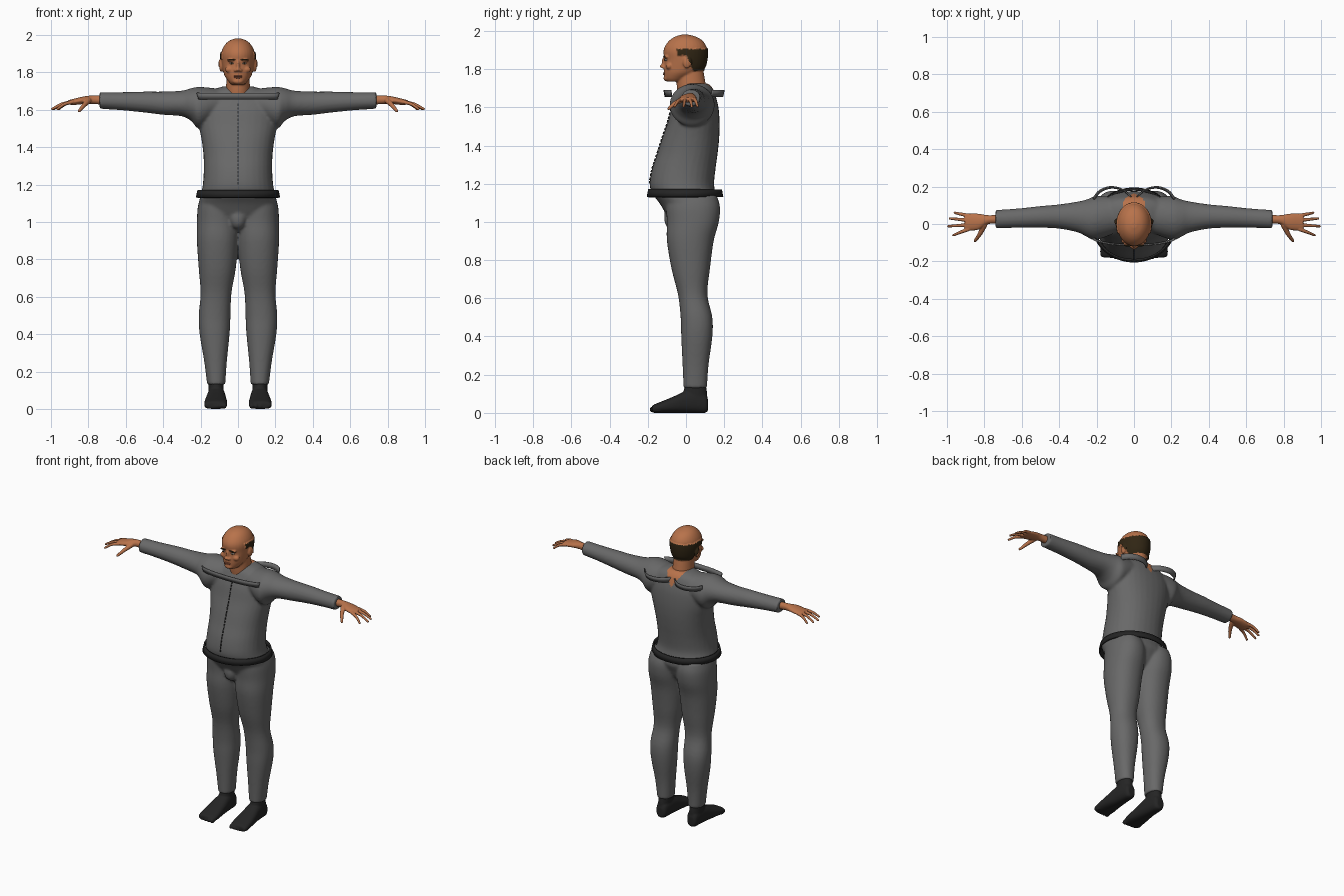
import bpy, bmesh, math
from mathutils import Matrix, Vector
from mathutils.bvhtree import BVHTree

cube = bpy.data.objects.get("Cube")
if cube:
    bpy.data.objects.remove(cube, do_unlink=True)


def material(name, r, g, b):
    m = bpy.data.materials.new(name)
    m.use_nodes = True
    m.diffuse_color = (r, g, b, 1)
    node = m.node_tree.nodes["Principled BSDF"]
    node.inputs["Base Color"].default_value = (r, g, b, 1)
    node.inputs["Roughness"].default_value = 0.8
    return m


GREY = material("grey cloth", .14, .14, .14)
BLACK = material("black fabric", .018, .018, .018)
SKIN = material("skin", .48, .17, .07)
HAIR = material("dark brown hair", .03, .019, .007)
LIPS = material("lips", .32, .1, .05)
WHITE = material("eye white", .5, .45, .4)


def spline(rows, steps=4):
    """Smooth curve through rows of numbers."""
    out = []
    for i in range(len(rows) - 1):
        p = [rows[max(0, min(len(rows) - 1, i + k))] for k in (-1, 0, 1, 2)]
        for s in range(steps):
            t = s / steps
            out.append([b + t * (c - a) / 2 + t * t * (2 * a - 5 * b + 4 * c - d) / 2
                        + t ** 3 * (3 * b - a - 3 * c + d) / 2 for a, b, c, d in zip(*p)])
    return out + [list(rows[-1])]


def loft(bm, axis, rows, power=2, n=32):
    """Closed body from rounded sections: position, then low/high of both other axes."""
    rings = []
    for t, a0, a1, b0, b1 in spline(rows):
        ring = []
        for k in range(n):
            c, s = math.cos(math.tau * k / n), math.sin(math.tau * k / n)
            a = (a0 + a1) / 2 + (a1 - a0) / 2 * math.copysign(abs(c) ** (2 / power), c)
            b = (b0 + b1) / 2 + (b1 - b0) / 2 * math.copysign(abs(s) ** (2 / power), s)
            co = {"x": (t, a, b), "y": (a, t, b), "z": (a, b, t)}[axis]
            ring.append(bm.verts.new(co))
        rings.append(ring)
    for r, q in zip(rings, rings[1:]):
        for k in range(n):
            bm.faces.new((r[k], r[(k + 1) % n], q[(k + 1) % n], q[k]))
    bm.faces.new(rings[0])
    bm.faces.new(rings[-1])


def column(bm, rows, power=2):
    """Loft up z, centred on x: height, half width, front, back."""
    loft(bm, "z", [(z, -w, w, f, b) for z, w, f, b in rows], power)


def ball(bm, centre, size):
    m = Matrix.Translation(centre) @ Matrix.Diagonal((*size, 1))
    bmesh.ops.create_uvsphere(bm, u_segments=20, v_segments=12, radius=1, matrix=m)


def limb(bm, path):
    """Tapering round finger along points with radius."""
    for x, y, z, r in spline(path, 10):
        ball(bm, (x, y, z), (r, r, r))


def mirror(bm):
    copy = bmesh.ops.duplicate(bm, geom=bm.verts[:] + bm.edges[:] + bm.faces[:])
    for v in copy["geom"]:
        if isinstance(v, bmesh.types.BMVert):
            v.co.x = -v.co.x


def finish(name, bm, mats, voxel=0, smooth=2, solid=0):
    """Make an object, optionally fusing its volumes into one skin."""
    bmesh.ops.recalc_face_normals(bm, faces=bm.faces[:])
    mesh = bpy.data.meshes.new(name)
    bm.to_mesh(mesh)
    bm.free()
    ob = bpy.data.objects.new(name, mesh)
    bpy.context.collection.objects.link(ob)
    if voxel:
        rm = ob.modifiers.new("fuse", "REMESH")
        rm.mode, rm.voxel_size = "VOXEL", voxel
        sm = ob.modifiers.new("soften", "SMOOTH")
        sm.factor, sm.iterations = .5, smooth
        dg = bpy.context.evaluated_depsgraph_get()
        mesh = bpy.data.meshes.new_from_object(ob.evaluated_get(dg))
        ob.modifiers.clear()
        ob.data = mesh
    if solid:
        so = ob.modifiers.new("thickness", "SOLIDIFY")
        so.thickness, so.offset = solid, 0
    for m in mats:
        mesh.materials.append(m)
    for p in mesh.polygons:
        p.use_smooth = True
    mesh.set_sharp_from_angle(angle=math.radians(50))
    return ob


# Jumpsuit: legs and sleeves mirrored, then torso
bm = bmesh.new()
loft(bm, "z", [(1.14, .02, .2, -.1, .16), (1.08, 0, .215, -.105, .178), (1, -.004, .22, -.1, .172),
               (.9, -.002, .22, -.1, .145), (.75, .012, .21, -.075, .125), (.62, .035, .2, -.042, .112),
               (.5, .04, .21, -.028, .138), (.4, .045, .205, -.025, .138),
               (.25, .06, .18, -.018, .118), (.13, .068, .165, -.013, .11)], 2.2)
loft(bm, "x", [(.08, -.04, .14, 1.58, 1.71), (.2, -.085, .15, 1.5, 1.722), (.25, -.07, .132, 1.54, 1.715),
               (.3, -.045, .12, 1.565, 1.702), (.4, -.025, .105, 1.573, 1.697),
               (.5, -.02, .096, 1.585, 1.697), (.62, -.02, .083, 1.597, 1.694),
               (.74, -.024, .075, 1.605, 1.694)])
mirror(bm)
column(bm, [(.95, .08, -.06, .07), (1, .16, -.08, .12), (1.05, .2, -.11, .145), (1.1, .208, -.14, .165),
            (1.15, .198, -.178, .155), (1.2, .188, -.19, .147), (1.28, .183, -.177, .155),
            (1.36, .185, -.15, .166), (1.44, .195, -.125, .174), (1.52, .21, -.097, .176),
            (1.6, .215, -.075, .17), (1.66, .2, -.05, .155), (1.7, .15, -.03, .14),
            (1.725, .08, 0, .115)], 2.2)
ball(bm, (0, -.075, 1.02), (.045, .04, .06))
suit = finish("jumpsuit", bm, [GREY, SKIN], .009, 4)
for p in suit.data.polygons:  # open V neckline at the back
    c = p.center
    if c.z > 1.63 and c.y > .02 and abs(c.x) < .65 * (c.z - 1.63):
        p.material_index = 1

# Zip: short raised dashes following the chest
tree = BVHTree.FromPolygons([v.co for v in suit.data.vertices], [p.vertices[:] for p in suit.data.polygons])
bm = bmesh.new()
for i in range(22):
    z = 1.2 + i * .02
    ends = []
    for h in (z, z + .013):
        hit = tree.ray_cast(Vector((0, -1, h)), Vector((0, 1, 0)))[0]
        ends.append([bm.verts.new((x, hit.y + d, h))
                     for x, d in ((-.003, -.005), (.003, -.005), (.003, .003), (-.003, .003))])
    for k in range(4):
        bm.faces.new((ends[0][k], ends[0][k - 1], ends[1][k - 1], ends[1][k]))
    bm.faces.new(ends[0])
    bm.faces.new(ends[1])
finish("zip", bm, [BLACK])


def strap(name, pts, low, high, flare, mat, thick, both=False):
    """Upright strip along a plan curve, lower edge scaled by flare."""
    bm = bmesh.new()
    rows = [(bm.verts.new((x * flare, y * flare, low)), bm.verts.new((x, y, high))) for x, y in pts]
    for (a, b), (c, d) in zip(rows, rows[1:]):
        bm.faces.new((a, c, d, b))
    if both:
        mirror(bm)
    bmesh.ops.remove_doubles(bm, verts=bm.verts[:], dist=.0005)
    finish(name, bm, [mat], solid=thick)


# Belt ring and loose collar flaps
belt = [(.212 * math.cos(math.tau * k / 64), -.005 + .188 * math.sin(math.tau * k / 64)) for k in range(65)]
strap("belt", belt, 1.13, 1.17, 1.04, BLACK, .01)
strap("front_collar", spline([(.22, -.078), (.2, -.092), (.12, -.109), (0, -.115)]),
      1.655, 1.69, .95, GREY, .006, True)
strap("back_collar", spline([(.22, .135), (.19, .175), (.14, .198), (.09, .196), (.05, .178), (.015, .145)]),
      1.655, 1.69, .96, GREY, .006, True)

# Feet with toe bumps
bm = bmesh.new()
loft(bm, "y", [(.115, .095, .14, .012, .07), (.1, .08, .152, 0, .1), (.05, .072, .16, 0, .12),
               (0, .067, .165, 0, .115), (-.06, .062, .174, 0, .088), (-.12, .057, .18, 0, .063),
               (-.165, .06, .18, 0, .045), (-.178, .07, .17, .004, .035)], 2.5)
loft(bm, "z", [(.03, .08, .155, .01, .11), (.09, .078, .157, -.015, .112), (.14, .076, .158, -.006, .105)])
for k in range(5):
    r = .016 - .0017 * k
    ball(bm, (.073 + .0235 * k, -.172 + .003 * k * k / 2, r + .002), (r * .85, .02, r))
mirror(bm)
finish("feet", bm, [BLACK], .006, 2)

# Hands: wrist and palm, four fingers, thumb
bm = bmesh.new()
loft(bm, "x", [(.7, 0, .05, 1.625, 1.675), (.78, 0, .047, 1.631, 1.676), (.83, -.03, .055, 1.63, 1.67),
               (.88, -.035, .056, 1.625, 1.658), (.905, -.03, .053, 1.628, 1.652)])
for base, tip, reach in ((.045, .06, .958), (.02, .03, .985), (-.005, -.012, .993), (-.028, -.06, .965)):
    mid = (.89 + reach) / 2
    limb(bm, [(.885, base, 1.641, .011), (mid, (base + tip) / 2, 1.63, .009), (reach, tip, 1.604, .007)])
limb(bm, [(.8, -.005, 1.648, .016), (.825, -.055, 1.622, .012), (.85, -.09, 1.593, .008)])
mirror(bm)
finish("hands", bm, [SKIN], .004, 2)

# Head and neck
bm = bmesh.new()
for x in (.035,):
    ball(bm, (x * .95, -.104, 1.864), (.026, .013, .008))   # brow
    ball(bm, (x * 1.3, -.088, 1.815), (.024, .018, .018))   # cheek
    ball(bm, (x * .4, -.119, 1.811), (.009, .011, .008))    # nostril
    ball(bm, (.09, .005, 1.835), (.011, .021, .032))        # ear
mirror(bm)
column(bm, [(1.735, .035, -.1, -.02), (1.75, .05, -.113, .01), (1.78, .071, -.116, .065),
            (1.81, .08, -.116, .096), (1.85, .087, -.113, .107), (1.89, .09, -.118, .11),
            (1.92, .085, -.11, .106), (1.95, .068, -.087, .085), (1.97, .045, -.057, .052),
            (1.981, .014, -.02, .01)])
column(bm, [(1.6, .07, -.03, .12), (1.68, .066, -.045, .11), (1.74, .063, -.05, .1), (1.8, .06, -.05, .09)])
ball(bm, (0, -.112, 1.836), (.01, .015, .03))
ball(bm, (0, -.122, 1.815), (.013, .015, .011))
ball(bm, (0, -.1, 1.752), (.03, .018, .016))
head = finish("head", bm, [SKIN, HAIR], .005, 3)

# Hair: raised band around the sides and back of the head
raised = set()
for p in head.data.polygons:
    c = p.center
    lower = 1.875 if c.y < 0 else max(1.792, 1.875 - 2.3 * c.y)
    if c.y > -.045 and lower < c.z < 1.905:
        p.material_index = 1
        raised.update(p.vertices)
shifts = {i: head.data.vertices[i].normal * .006 for i in raised}
for i, d in shifts.items():
    head.data.vertices[i].co += d

# Face details
for name, mat, parts in (
        ("eyes", WHITE, [((.033, -.104, 1.848), (.012, .008, .005))]),
        ("irises", HAIR, [((.033, -.111, 1.848), (.005, .003, .005))]),
        ("eyebrows", HAIR, [((.034, -.115, 1.867), (.021, .005, .004))]),
        ("lips", LIPS, [((.009, -.115, 1.779), (.016, .006, .004)), ((.007, -.115, 1.772), (.014, .006, .004))])):
    bm = bmesh.new()
    for centre, size in parts:
        ball(bm, centre, size)
    mirror(bm)
    finish(name, bm, [mat])
